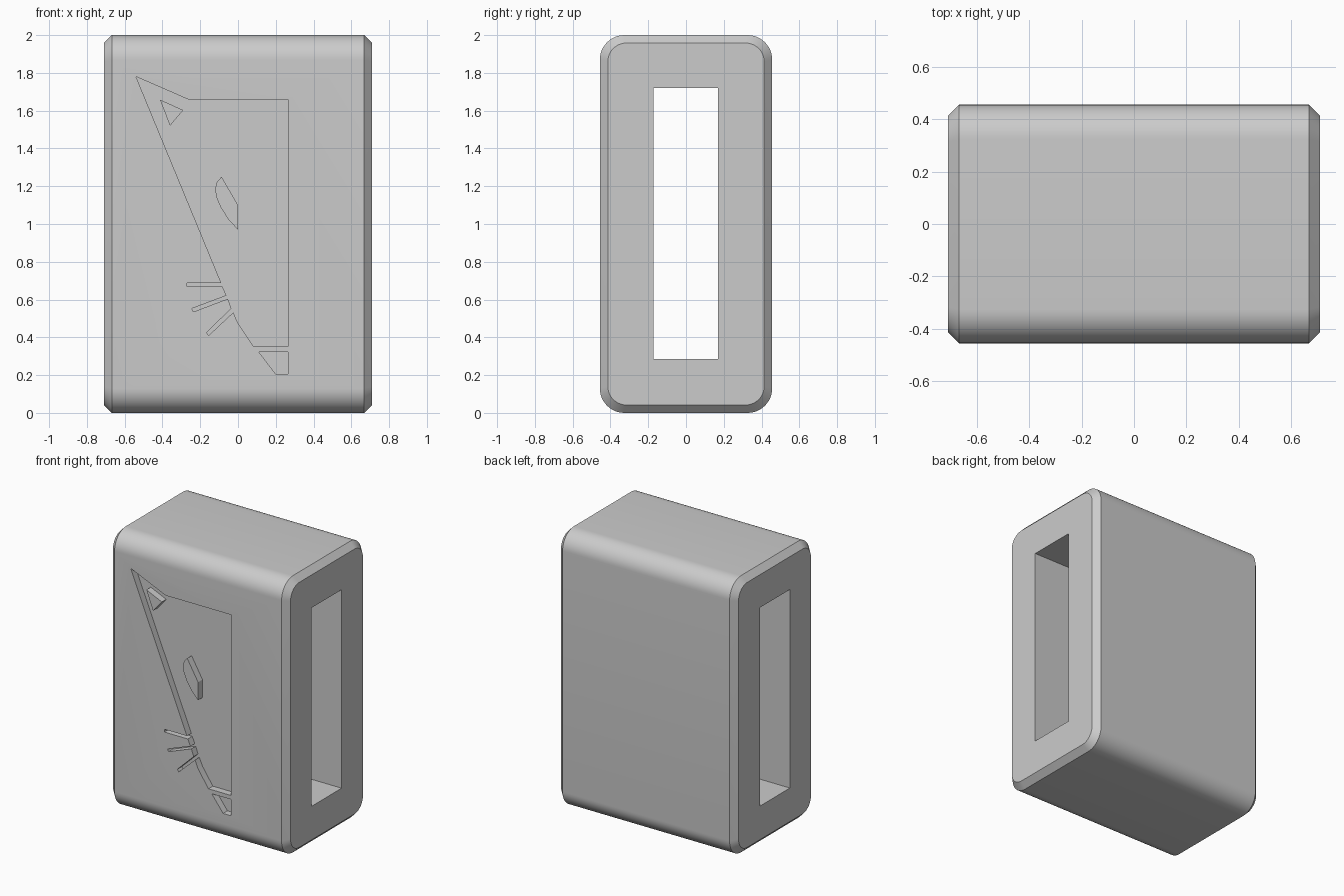
import bpy, bmesh, math

old = bpy.data.objects.get("Cube")
if old:
    bpy.data.objects.remove(old)

WIDTH, DEPTH, HEIGHT = 1.42, 0.912, 2.0
CHAMFER, RADIUS, ENGRAVE = 0.042, 0.13, 0.05
FRONT = -DEPTH / 2

grey = bpy.data.materials.new("plain grey")
grey.use_nodes = True
grey.diffuse_color = (0.6, 0.6, 0.6, 1)
grey.node_tree.nodes["Principled BSDF"].inputs["Base Color"].default_value = (0.6, 0.6, 0.6, 1)


def finish(bm, name):
    bmesh.ops.recalc_face_normals(bm, faces=bm.faces)
    mesh = bpy.data.meshes.new(name)
    bm.to_mesh(mesh)
    bm.free()
    mesh.materials.append(grey)
    obj = bpy.data.objects.new(name, mesh)
    bpy.context.collection.objects.link(obj)
    return obj


def loft(rings, name):
    """Skin a row of equal closed rings and cap both ends."""
    bm = bmesh.new()
    loops = [[bm.verts.new(p) for p in ring] for ring in rings]
    n = len(loops[0])
    for a, b in zip(loops, loops[1:]):
        for i in range(n):
            j = (i + 1) % n
            bm.faces.new((a[i], a[j], b[j], b[i]))
    bm.faces.new(loops[0])
    bm.faces.new(loops[-1])
    return finish(bm, name)


def rounded_ring(x, inset, steps=12):
    """Rounded rectangle across the block's width axis."""
    r = RADIUS - inset * 0.75
    cy, cz = DEPTH / 2 - inset - r, HEIGHT / 2 - inset - r
    ring = []
    for corner, (sy, sz) in enumerate([(1, 1), (-1, 1), (-1, -1), (1, -1)]):
        for k in range(steps + 1):
            a = math.pi / 2 * (corner + k / steps)
            ring.append((x, sy * cy + r * math.cos(a),
                         HEIGHT / 2 + sz * cz + r * math.sin(a)))
    return ring


def front_plate(outline, y0, y1, name):
    """Prism of an (x, z) outline between two depths."""
    return loft([[(x, y, z) for x, z in outline] for y in (y0, y1)], name)


def cut(target, cutter):
    mod = target.modifiers.new("cut", "BOOLEAN")
    mod.operation, mod.solver, mod.object = "DIFFERENCE", "EXACT", cutter
    bpy.context.view_layer.objects.active = target
    bpy.ops.object.modifier_apply(modifier=mod.name)
    bpy.data.objects.remove(cutter)


# Block with rounded long edges and chamfered ends
half = WIDTH / 2
block = loft([rounded_ring(-half, CHAMFER), rounded_ring(-half + CHAMFER, 0),
              rounded_ring(half - CHAMFER, 0), rounded_ring(half, CHAMFER)], "block")

# Slot running through the whole width
slot = [(-0.173, 0.285), (0.17, 0.285), (0.17, 1.72), (-0.173, 1.72)]
cut(block, loft([[(x, y, z) for y, z in slot] for x in (-1, 1)], "slot_cutter"))

# Engraved half face with three whiskers, and the chin below it
face = [(-0.54, 1.78), (-0.26, 1.658), (0.265, 1.658), (0.265, 0.352), (0.083, 0.352),
        (0, 0.474), (-0.025, 0.532), (-0.155, 0.41), (-0.166, 0.426), (-0.035, 0.553),
        (-0.054, 0.604), (-0.236, 0.535), (-0.245, 0.552), (-0.061, 0.621),
        (-0.082, 0.668), (-0.27, 0.668), (-0.27, 0.688), (-0.089, 0.688)]
chin = [(0.11, 0.323), (0.265, 0.323), (0.265, 0.205), (0.2, 0.205)]
for outline in (face, chin):
    cut(block, front_plate(outline, FRONT - 0.1, FRONT + ENGRAVE, "engraving_cutter"))

# Raised ear and eye, level with the front
ear = [(-0.413, 1.658), (-0.29, 1.603), (-0.36, 1.52)]
eye = [(-0.087, 1.25), (-0.112, 1.222), (-0.121, 1.185), (-0.114, 1.14), (-0.09, 1.085),
       (-0.048, 1.02), (0, 0.97), (0, 1.1)]
front_plate(ear, FRONT, FRONT + ENGRAVE + 0.01, "ear")
front_plate(eye, FRONT, FRONT + ENGRAVE + 0.01, "eye")

# Smooth the rounded edges, keep the rest crisp
bpy.ops.object.select_all(action="DESELECT")
block.select_set(True)
bpy.context.view_layer.objects.active = block
bpy.ops.object.shade_smooth_by_angle(angle=math.radians(30))
